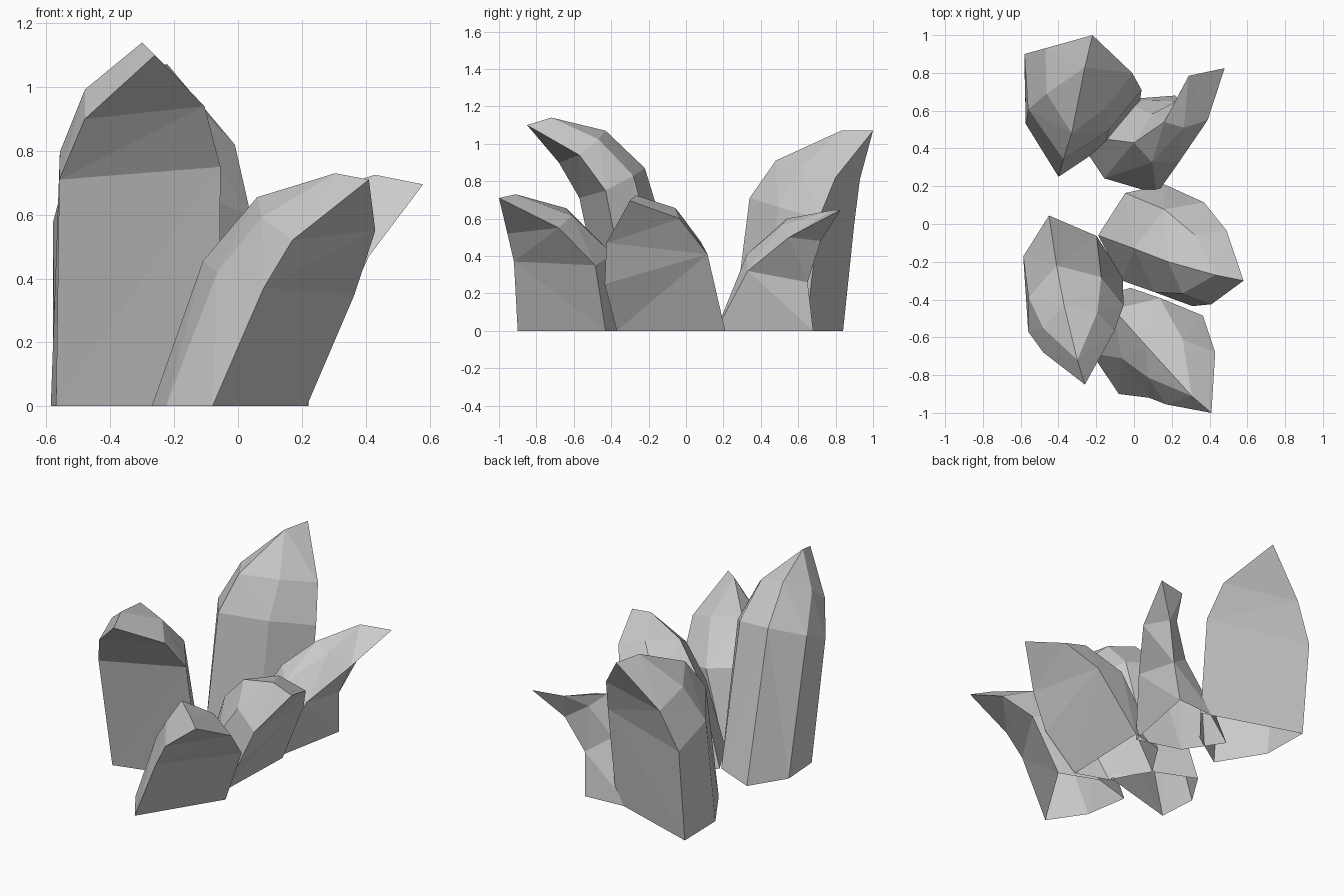
import bpy, bmesh
from mathutils import Vector

if "Cube" in bpy.data.objects:
    bpy.data.objects.remove(bpy.data.objects["Cube"])


def shard(name, left, ridge, right, top, tip, bulge=(0.2, 0.2)):
    """Curved crystal blade: two outer edges and an inner ridge, each given at
    base, middle and upper level; inner side edges bulge out between them."""
    bm = bmesh.new()
    rings = []
    for l, m, r in zip(left, ridge, right):
        l, m, r = Vector(l), Vector(m), Vector(r)
        a, b = (l + m) / 2, (r + m) / 2
        ring = [l, a + (a - r) * bulge[0], m, b + (b - l) * bulge[1], r]
        rings.append([bm.verts.new(p) for p in ring])
    # side walls (open at the ground)
    for lo, hi in zip(rings, rings[1:]):
        for i in range(5):
            j = (i + 1) % 5
            bm.faces.new((lo[i], lo[j], hi[j], hi[i]))
    # pointed crown
    t, p = bm.verts.new(top), bm.verts.new(tip)
    l, a, m, b, r = rings[-1]
    for f in ((l, a, t), (l, t, p), (a, m, t), (m, b, t),
              (b, r, t), (r, p, t), (r, l, p)):
        bm.faces.new(f)
    bmesh.ops.triangulate(bm, faces=bm.faces[:])
    bmesh.ops.recalc_face_normals(bm, faces=bm.faces[:])
    mesh = bpy.data.meshes.new(name)
    bm.to_mesh(mesh)
    bm.free()
    bpy.context.collection.objects.link(bpy.data.objects.new(name, mesh))


# tall shard, front left
shard("front_left_shard",
      left=[(-.57, -.42, 0), (-.56, -.57, .71), (-.48, -.68, .90)],
      ridge=[(-.45, .045, 0), (-.41, -.22, .87), (-.37, -.43, 1.07)],
      right=[(-.06, -.28, 0), (-.055, -.43, .75), (-.105, -.57, .94)],
      top=(-.30, -.72, 1.14), tip=(-.26, -.85, 1.10), bulge=(.17, .18))

# leaning shard, front right
shard("front_right_shard",
      left=[(-.08, -.90, 0), (.08, -.92, .37), (.17, -.955, .52)],
      ridge=[(-.27, -.41, 0), (-.11, -.45, .455), (.06, -.64, .655)],
      right=[(.215, -.43, 0), (.365, -.485, .35), (.43, -.68, .55)],
      top=(.305, -.91, .73), tip=(.41, -1.0, .71), bulge=(.13, .17))

# leaning shard, middle right
shard("middle_right_shard",
      left=[(.14, -.37, 0), (.31, -.435, .25), (.41, -.425, .47)],
      ridge=[(-.19, -.06, 0), (0, -.13, .47), (.18, -.20, .65)],
      right=[(.16, .21, 0), (.37, .115, .41), (.49, -.035, .60)],
      top=(.43, -.27, .725), tip=(.58, -.30, .695))

# low curved shard, back right
shard("back_right_shard",
      left=[(.12, .16, 0), (.24, .33, .32), (.39, .55, .50)],
      ridge=[(-.31, .47, 0), (0, .43, .45), (.16, .54, .60)],
      right=[(.22, .68, 0), (.24, .65, .26), (.33, .72, .48)],
      top=(.29, .785, .645), tip=(.48, .825, .645))

# tall shard, back left
shard("back_left_shard",
      left=[(-.58, .84, 0), (-.58, .90, .575), (-.47, .93, .81)],
      ridge=[(-.40, .25, 0), (-.375, .34, .71), (-.33, .48, .91)],
      right=[(.03, .64, 0), (.04, .71, .60), (-.01, .80, .82)],
      top=(-.26, .83, 1.07), tip=(-.22, 1.0, 1.07), bulge=(.16, .08))
